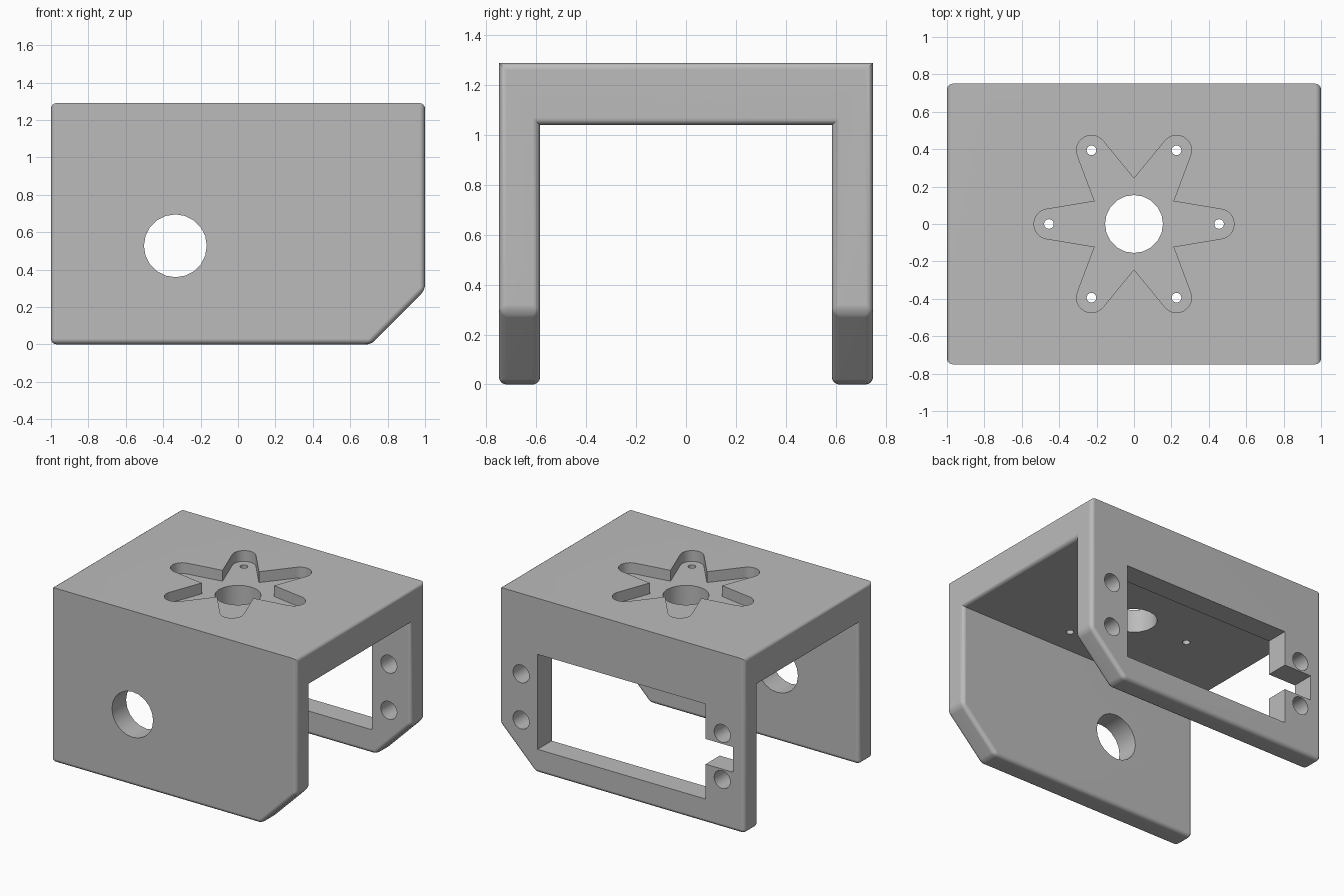
import bpy, bmesh
from math import sin, cos, pi, radians
from mathutils import Vector

if "Cube" in bpy.data.objects:
    bpy.data.objects.remove(bpy.data.objects["Cube"])

HX, HY, TOP = 1.0, 0.75, 1.29        # half length, half width, height
INNER, UNDER = 0.585, 1.04           # inner wall face, underside of the top plate
MID = 0.527                          # height of the bore and window centre

steel = bpy.data.materials.new("plain grey")
steel.use_nodes = True
grey = (0.5, 0.5, 0.5, 1)
steel.diffuse_color = grey
steel.node_tree.nodes["Principled BSDF"].inputs["Base Color"].default_value = grey


def prism(points, place, lo, hi):
    """Extrude a 2D outline from lo to hi; place(u, v, w) gives the 3D point."""
    bm = bmesh.new()
    face = bm.faces.new([bm.verts.new(place(u, v, lo)) for u, v in points])
    ext = bmesh.ops.extrude_face_region(bm, geom=[face])
    shift = Vector(place(0, 0, hi)) - Vector(place(0, 0, lo))
    moved = [g for g in ext["geom"] if isinstance(g, bmesh.types.BMVert)]
    bmesh.ops.translate(bm, verts=moved, vec=shift)
    bmesh.ops.recalc_face_normals(bm, faces=bm.faces)
    return bm


def make_object(bm, name):
    mesh = bpy.data.meshes.new(name)
    bm.to_mesh(mesh)
    bm.free()
    mesh.materials.append(steel)
    ob = bpy.data.objects.new(name, mesh)
    bpy.context.collection.objects.link(ob)
    return ob


def circle(cu, cv, r, n=20):
    return [(cu + r * cos(2 * pi * i / n), cv + r * sin(2 * pi * i / n)) for i in range(n)]


def along_x(u, v, w):
    return (w, u, v)


def along_y(u, v, w):
    return (u, w, v)


def along_z(u, v, w):
    return (u, v, w)


# U-shaped body
outline = [(-HY, 0), (-INNER, 0), (-INNER, UNDER), (INNER, UNDER),
           (INNER, 0), (HY, 0), (HY, TOP), (-HY, TOP)]
body = prism(outline, along_x, -HX, HX)

# Sloped lower corners on both walls
bmesh.ops.bisect_plane(body, geom=body.verts[:] + body.edges[:] + body.faces[:],
                       plane_co=(0.71, 0, 0), plane_no=(1, 0, -1), clear_outer=True)
bmesh.ops.holes_fill(body, edges=[e for e in body.edges if e.is_boundary])
bmesh.ops.recalc_face_normals(body, faces=body.faces)

# Rounded rims; the four long folds of the U stay sharp
rims = [e for e in body.edges
        if not (abs(e.verts[0].co.x - e.verts[1].co.x) > 1 and e.verts[0].co.z > 1)]
bmesh.ops.bevel(body, geom=rims, offset=0.03, offset_type='OFFSET', segments=4,
                profile=0.5, affect='EDGES', clamp_overlap=True)
bracket = make_object(body, "bracket")

cutters = []


def cut(points, place, lo, hi, name):
    ob = make_object(prism(points, place, lo, hi), name)
    ob.hide_render = True
    mod = bracket.modifiers.new(name, 'BOOLEAN')
    mod.operation, mod.solver, mod.object = 'DIFFERENCE', 'EXACT', ob
    cutters.append(ob)


# Six-armed recess in the top
star = []
for k in range(6):
    a = k * pi / 3
    tip = Vector((cos(a), sin(a))) * 0.455
    for i in range(13):
        t = a + radians(-82 + 164 * i / 12)
        star.append((tip.x + 0.08 * cos(t), tip.y + 0.08 * sin(t)))
    star.append((0.243 * cos(a + pi / 6), 0.243 * sin(a + pi / 6)))
cut(star, along_z, TOP - 0.08, TOP + 0.1, "star_recess_cutter")

# Centre bore and screw holes through the top
cut(circle(0, 0, 0.155), along_z, 0.9, 1.5, "centre_bore_cutter")
for k in range(6):
    a = k * pi / 3
    cut(circle(0.455 * cos(a), 0.455 * sin(a), 0.026, 16), along_z, 0.9, 1.5, "screw_cutter")

# Round bore in the front wall
cut(circle(-0.335, MID, 0.168), along_y, -0.9, -0.4, "front_bore_cutter")

# Window with side slot in the back wall
W, H, S, END = 0.685, 0.35, 0.093, -0.91
window = [(-W, MID - H), (W, MID - H), (W, MID + H), (-W, MID + H),
          (-W, MID + S), (END, MID + S), (END, MID - S), (-W, MID - S)]
cut(window, along_y, 0.4, 0.9, "window_cutter")

# Mounting holes beside the window
for x in (-0.82, 0.82):
    for z in (MID - 0.17, MID + 0.17):
        cut(circle(x, z, 0.066), along_y, 0.4, 0.9, "mount_hole_cutter")

# Bake the cuts and drop the helpers
graph = bpy.context.evaluated_depsgraph_get()
graph.update()
baked = bpy.data.meshes.new_from_object(bracket.evaluated_get(graph))
bracket.modifiers.clear()
bracket.data = baked
baked.materials.clear()
baked.materials.append(steel)
for ob in cutters:
    bpy.data.objects.remove(ob)

# Smooth rounds with flat walls
bpy.ops.object.select_all(action='DESELECT')
bracket.select_set(True)
bpy.context.view_layer.objects.active = bracket
bpy.ops.object.shade_smooth_by_angle(angle=radians(30))
flat = bracket.modifiers.new("flat_walls", 'WEIGHTED_NORMAL')
flat.keep_sharp = True
